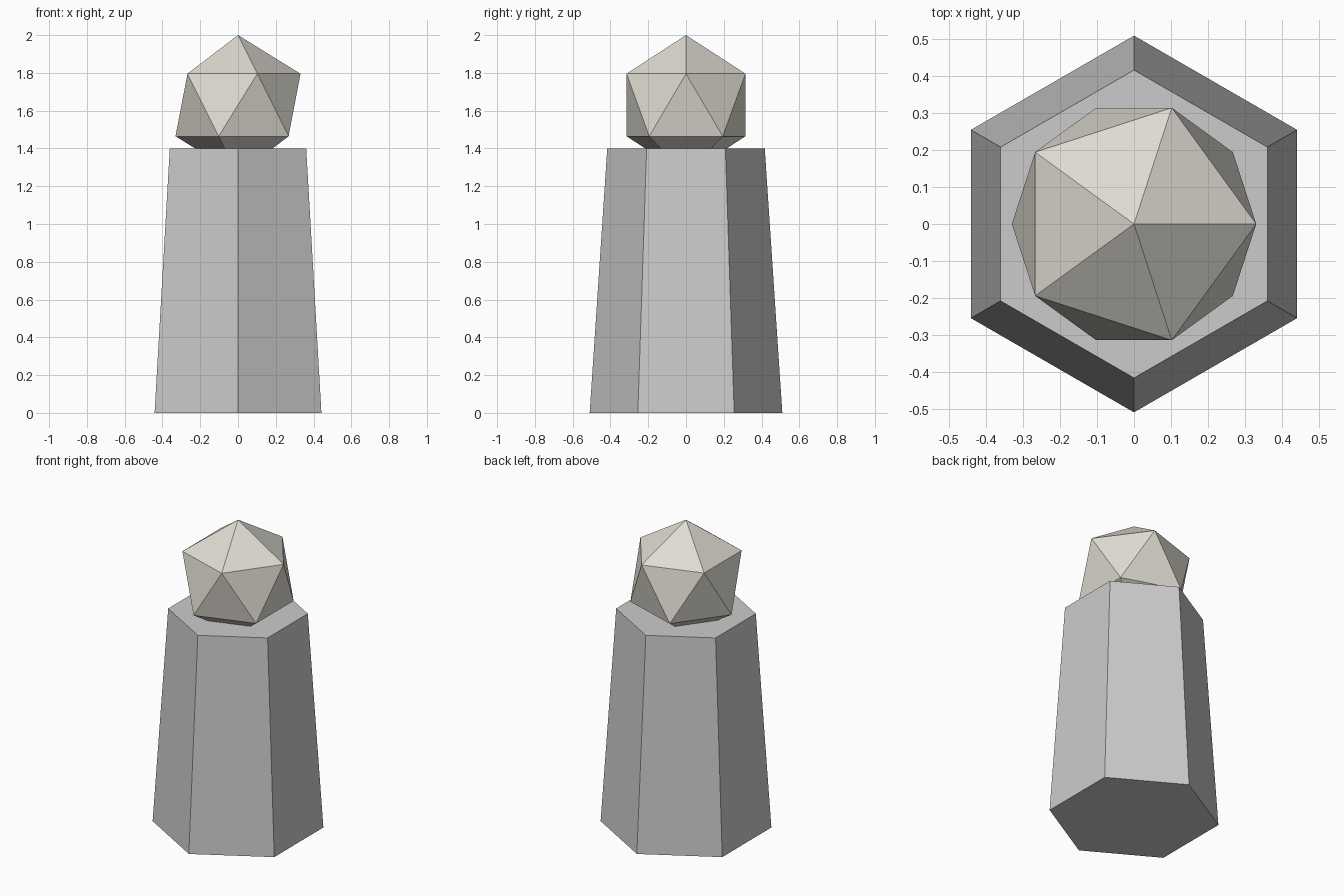
import bpy, bmesh, math
from mathutils import Matrix

if "Cube" in bpy.data.objects:
    bpy.data.objects.remove(bpy.data.objects["Cube"])


def add_object(name, bm):
    mesh = bpy.data.meshes.new(name)
    bm.to_mesh(mesh)
    bm.free()
    obj = bpy.data.objects.new(name, mesh)
    bpy.context.collection.objects.link(obj)
    return obj


# Tapered hexagonal pillar, corners on the y axis
HEIGHT = 1.4
bm = bmesh.new()
rings = []
for radius, z in ((0.51, 0), (0.417, HEIGHT)):
    angles = [math.pi / 2 + i * math.tau / 6 for i in range(6)]
    rings.append([bm.verts.new((radius * math.cos(a), radius * math.sin(a), z)) for a in angles])
lower, upper = rings
bm.faces.new(lower[::-1])
bm.faces.new(upper)
for i in range(6):
    j = (i + 1) % 6
    bm.faces.new((lower[i], lower[j], upper[j], upper[i]))
add_object("pillar", bm)

# Icosahedron ball, its lower point sunk into the pillar
BALL_RADIUS = 0.37
bm = bmesh.new()
bmesh.ops.create_icosphere(bm, subdivisions=1, radius=BALL_RADIUS,
                           matrix=Matrix.Translation((0, 0, 2 - BALL_RADIUS)))
ball = add_object("ball", bm)

# Warm stone colour
stone = bpy.data.materials.new("warm_stone")
stone.diffuse_color = (0.74, 0.71, 0.64, 1)
stone.use_nodes = True
stone.node_tree.nodes["Principled BSDF"].inputs["Base Color"].default_value = stone.diffuse_color
ball.data.materials.append(stone)
